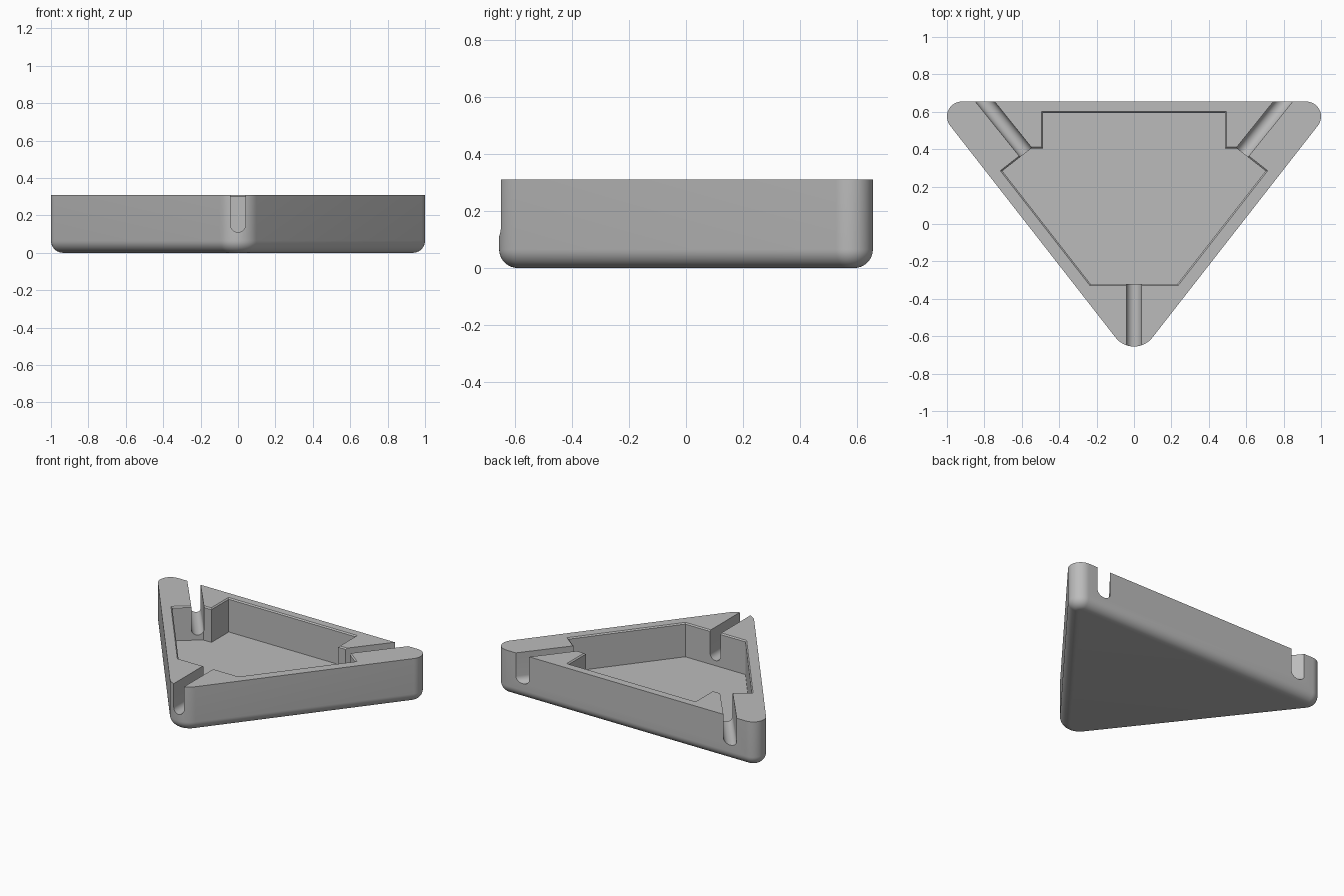
import bpy
import bmesh
from math import sin, cos, pi, radians
from mathutils import Vector

cube = bpy.data.objects.get("Cube")
if cube:
    bpy.data.objects.remove(cube, do_unlink=True)

HEIGHT = 0.31
FLOOR = 0.075
FILLET = 0.065
SIDE = -38          # direction the right wall faces, in degrees
RIM = 0.008

grey = bpy.data.materials.new("plain_grey")
grey.use_nodes = True
grey.diffuse_color = (0.5, 0.5, 0.5, 1)
grey.node_tree.nodes["Principled BSDF"].inputs["Base Color"].default_value = (0.5, 0.5, 0.5, 1)


def loft(name, layers):
    """Closed solid through equal-sized loops of points."""
    bm = bmesh.new()
    rings = [[bm.verts.new(p) for p in layer] for layer in layers]
    for low, high in zip(rings, rings[1:]):
        for i in range(len(low)):
            j = (i + 1) % len(low)
            bm.faces.new((low[i], low[j], high[j], high[i]))
    bm.faces.new(rings[0][::-1])
    bm.faces.new(rings[-1])
    bmesh.ops.recalc_face_normals(bm, faces=bm.faces[:])
    mesh = bpy.data.meshes.new(name)
    bm.to_mesh(mesh)
    bm.free()
    mesh.materials.append(grey)
    obj = bpy.data.objects.new(name, mesh)
    bpy.context.collection.objects.link(obj)
    return obj


def rounded_triangle(shrink, z, steps=16):
    """Tray outline, moved inward by shrink."""
    corners = [(0, -0.53, 0.125, 180 - SIDE, 360 + SIDE),
               (0.92, 0.575, 0.08, SIDE, 90),
               (-0.92, 0.575, 0.08, 90, 180 - SIDE)]
    points = []
    for x, y, r, start, end in corners:
        for i in range(steps + 1):
            a = radians(start + (end - start) * i / steps)
            points.append((x + (r - shrink) * cos(a), y + (r - shrink) * sin(a), z))
    return points


def offset(points, distance, z):
    """Move the edges of a counter-clockwise outline outward."""
    result = []
    for i, p in enumerate(points):
        before = (p - points[i - 1]).normalized()
        after = (points[(i + 1) % len(points)] - p).normalized()
        n1 = Vector((before.y, -before.x))
        n2 = Vector((after.y, -after.x))
        q = p + (n1 + n2) * distance / (1 + n1.dot(n2))
        result.append((q.x, q.y, z))
    return result


# Tray body with a rounded lower edge
layers = []
for k in range(11):
    a = k / 10 * pi / 2
    layers.append(rounded_triangle(FILLET * (1 - sin(a)), FILLET * (1 - cos(a))))
layers.append(rounded_triangle(0, HEIGHT))
tray = loft("tray", layers)

# Pocket with stepped back corners and a thin softened rim
half = [Vector(p) for p in ((0.235, -0.33), (0.715, 0.285), (0.552, 0.412),
                            (0.495, 0.412), (0.495, 0.602))]
outline = half + [Vector((-p.x, p.y)) for p in reversed(half)]
pocket = loft("pocket_cutter", [
    offset(outline, -RIM, FLOOR),
    offset(outline, -RIM, HEIGHT - RIM),
    offset(outline, 0, HEIGHT),
    offset(outline, 0, HEIGHT + 0.1)])


def slot(name, x, y, heading, inward, outward, width=0.08, bottom=0.11):
    """U-shaped channel through the wall at x, y."""
    along = Vector((cos(radians(heading)), sin(radians(heading)), 0))
    across = Vector((along.y, -along.x, 0))
    r = width / 2
    profile = [(-r, HEIGHT + 0.1)]
    for i in range(17):
        a = pi + pi * i / 16
        profile.append((r * cos(a), bottom + r + r * sin(a)))
    profile.append((r, HEIGHT + 0.1))
    return loft(name, [
        [Vector((x, y, 0)) + along * t + across * s + Vector((0, 0, z)) for s, z in profile]
        for t in (-inward, outward)])


# Corner channels
cutters = [pocket,
           slot("front_slot_cutter", 0, -0.655, -90, 0.42, 0.1),
           slot("left_slot_cutter", 0.797, 0.655, 51.2, 0.45, 0.15),
           slot("right_slot_cutter", -0.797, 0.655, 180 - 51.2, 0.45, 0.15)]

bpy.ops.object.select_all(action="DESELECT")
bpy.context.view_layer.objects.active = tray
tray.select_set(True)
for cutter in cutters:
    cutter.hide_render = True
    mod = tray.modifiers.new(cutter.name, "BOOLEAN")
    mod.operation = "DIFFERENCE"
    mod.solver = "EXACT"
    mod.object = cutter
    bpy.ops.object.modifier_apply(modifier=mod.name)
for cutter in cutters:
    bpy.data.objects.remove(cutter, do_unlink=True)

bpy.ops.object.shade_smooth_by_angle(angle=radians(30))
